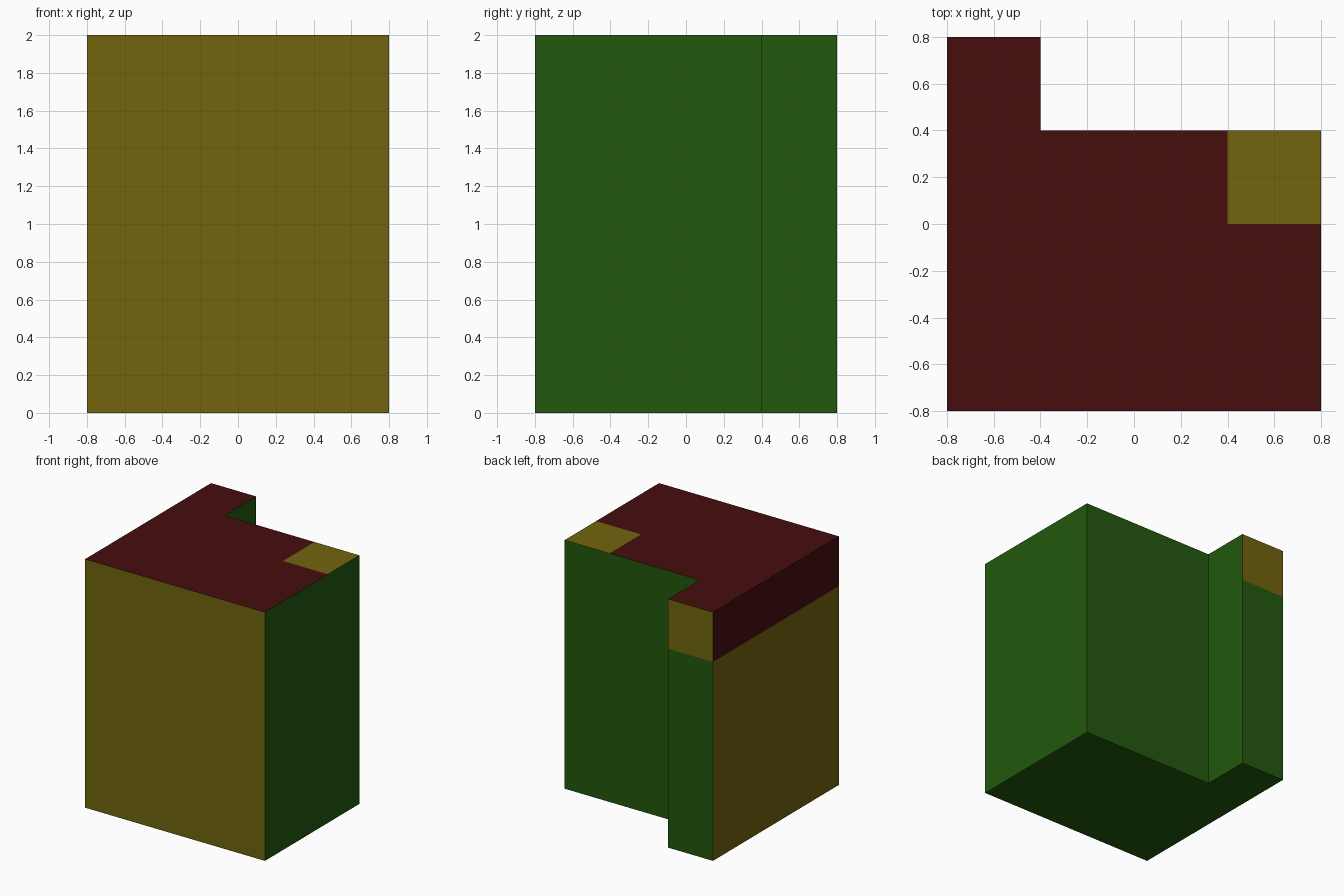
import bpy, bmesh
from mathutils import Vector

if "Cube" in bpy.data.objects:
    bpy.data.objects.remove(bpy.data.objects["Cube"])

OLIVE, GREEN, RED = range(3)
HEIGHT, BAND_Z = 2.0, 1.6


def make_material(name, rgb):
    """Flat material from 0-255 sRGB values, stored as linear."""
    lin = [((c / 255 + 0.055) / 1.055) ** 2.4 if c > 10 else c / 255 / 12.92 for c in rgb]
    mat = bpy.data.materials.new(name)
    mat.diffuse_color = (*lin, 1.0)
    mat.use_nodes = True
    mat.node_tree.nodes["Principled BSDF"].inputs["Base Color"].default_value = mat.diffuse_color
    return mat


def face_colour(face):
    """Pick a colour from the direction and position of a face."""
    n, c = face.normal, face.calc_center_median()
    if n.z > 0.5:                                   # top, with a corner patch
        return OLIVE if c.x > 0.4 and 0 < c.y < 0.4 else RED
    if n.x < -0.5:                                  # left side, with an upper band
        return RED if c.z > BAND_Z else OLIVE
    if n.y < -0.5:                                  # front
        return OLIVE
    if n.y > 0.5 and c.y > 0.6 and c.z > BAND_Z:    # patch on the rear wing
        return OLIVE
    return GREEN


# L-shaped footprint extruded to full height
footprint = [(-0.8, -0.8), (0.8, -0.8), (0.8, 0.4), (-0.4, 0.4), (-0.4, 0.8), (-0.8, 0.8)]
bm = bmesh.new()
base = bm.faces.new([bm.verts.new((x, y, 0)) for x, y in footprint])
top = bmesh.ops.extrude_face_region(bm, geom=[base], use_keep_orig=True)["geom"]
bmesh.ops.translate(bm, vec=(0, 0, HEIGHT),
                    verts=[v for v in top if isinstance(v, bmesh.types.BMVert)])
bmesh.ops.recalc_face_normals(bm, faces=bm.faces[:])

# Cut along the colour borders
for point, normal in (((0, 0, BAND_Z), (0, 0, 1)), ((0.4, 0, 0), (1, 0, 0)),
                      ((0, 0, 0), (0, 1, 0)), ((0, 0.4, 0), (0, 1, 0))):
    bmesh.ops.bisect_plane(bm, geom=bm.verts[:] + bm.edges[:] + bm.faces[:], dist=1e-5,
                           plane_co=Vector(point), plane_no=Vector(normal))

# Paint the faces, then merge neighbours of equal colour
bm.normal_update()
for f in bm.faces:
    f.material_index = face_colour(f)
bmesh.ops.dissolve_limit(bm, angle_limit=0.01, verts=bm.verts[:], edges=bm.edges[:],
                         delimit={'MATERIAL'})

mesh = bpy.data.meshes.new("l_shaped_block")
bm.to_mesh(mesh)
bm.free()
for name, rgb in (("olive yellow", (114, 100, 13)), ("dark green", (35, 88, 14)),
                  ("dark red", (70, 13, 13))):
    mesh.materials.append(make_material(name, rgb))
block = bpy.data.objects.new("l_shaped_block", mesh)
bpy.context.collection.objects.link(block)
